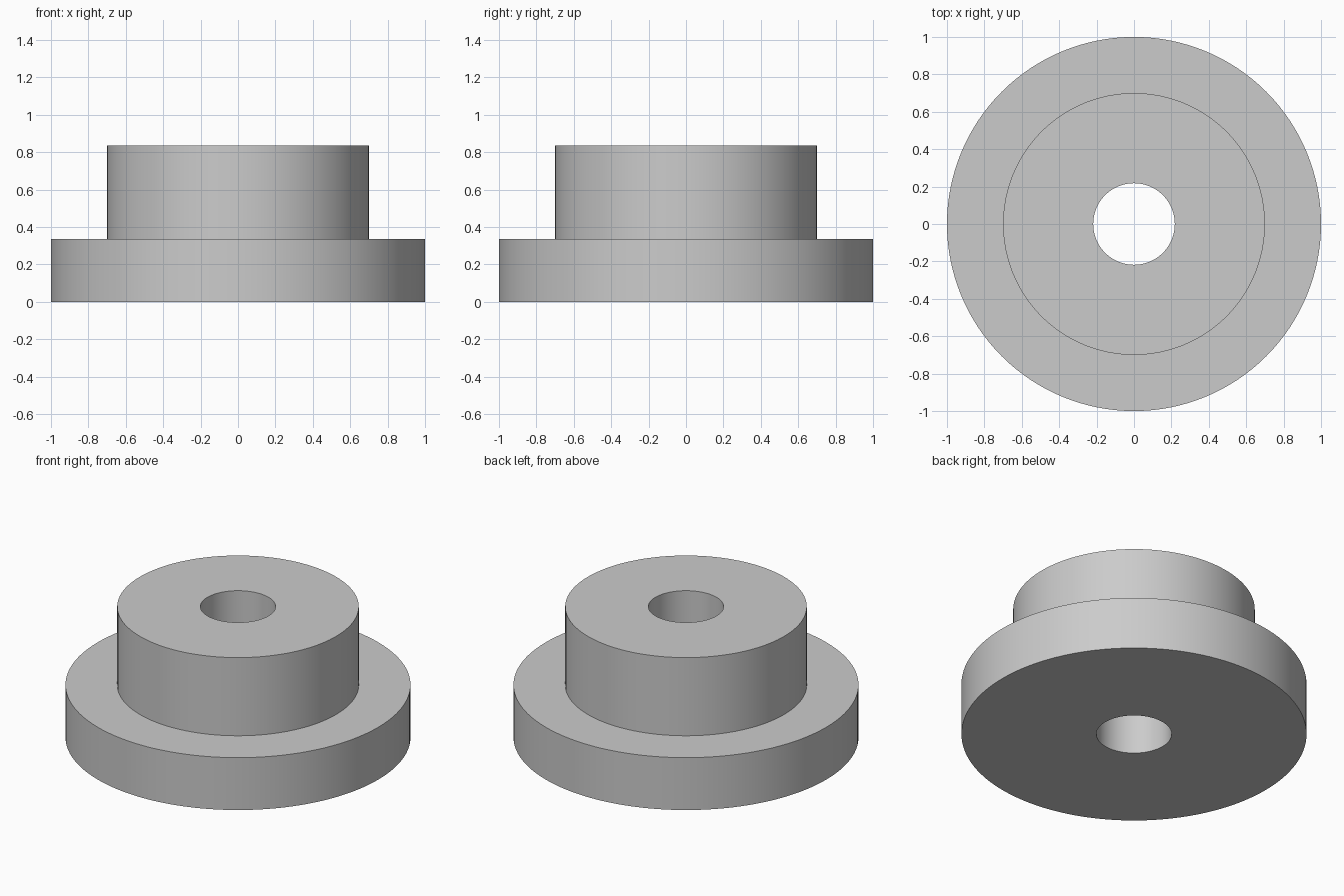
import bpy
import bmesh
import math

cube = bpy.data.objects.get("Cube")
if cube:
    bpy.data.objects.remove(cube, do_unlink=True)

SEGMENTS = 128
FLANGE_R, HUB_R, BORE_R = 1.0, 0.70, 0.218
FLANGE_TOP, HUB_TOP = 0.335, 0.835

# Plain grey material
grey = bpy.data.materials.new("plain_grey")
grey.use_nodes = True
colour = (0.6, 0.6, 0.6, 1)
grey.diffuse_color = colour
grey.node_tree.nodes["Principled BSDF"].inputs["Base Color"].default_value = colour


def lathe(name, profile, material):
    """Revolve a closed (radius, height) profile around the z axis."""
    bm = bmesh.new()
    verts = [bm.verts.new((r, 0, z)) for r, z in profile]
    edges = [bm.edges.new((v, verts[(i + 1) % len(verts)])) for i, v in enumerate(verts)]
    bmesh.ops.spin(bm, geom=verts + edges, cent=(0, 0, 0), axis=(0, 0, 1),
                   angle=math.tau, steps=SEGMENTS, use_merge=True)
    bmesh.ops.remove_doubles(bm, verts=bm.verts, dist=1e-5)
    bmesh.ops.recalc_face_normals(bm, faces=bm.faces)
    mesh = bpy.data.meshes.new(name)
    bm.to_mesh(mesh)
    bm.free()
    mesh.materials.append(material)
    obj = bpy.data.objects.new(name, mesh)
    bpy.context.collection.objects.link(obj)
    bpy.ops.object.select_all(action="DESELECT")
    obj.select_set(True)
    bpy.context.view_layer.objects.active = obj
    bpy.ops.object.shade_smooth_by_angle(angle=math.radians(30))
    return obj


# Wide flange and raised hub as one turned piece with a through bore
lathe("flanged_bushing", [
    (BORE_R, 0), (FLANGE_R, 0), (FLANGE_R, FLANGE_TOP),
    (HUB_R, FLANGE_TOP), (HUB_R, HUB_TOP), (BORE_R, HUB_TOP),
], grey)
